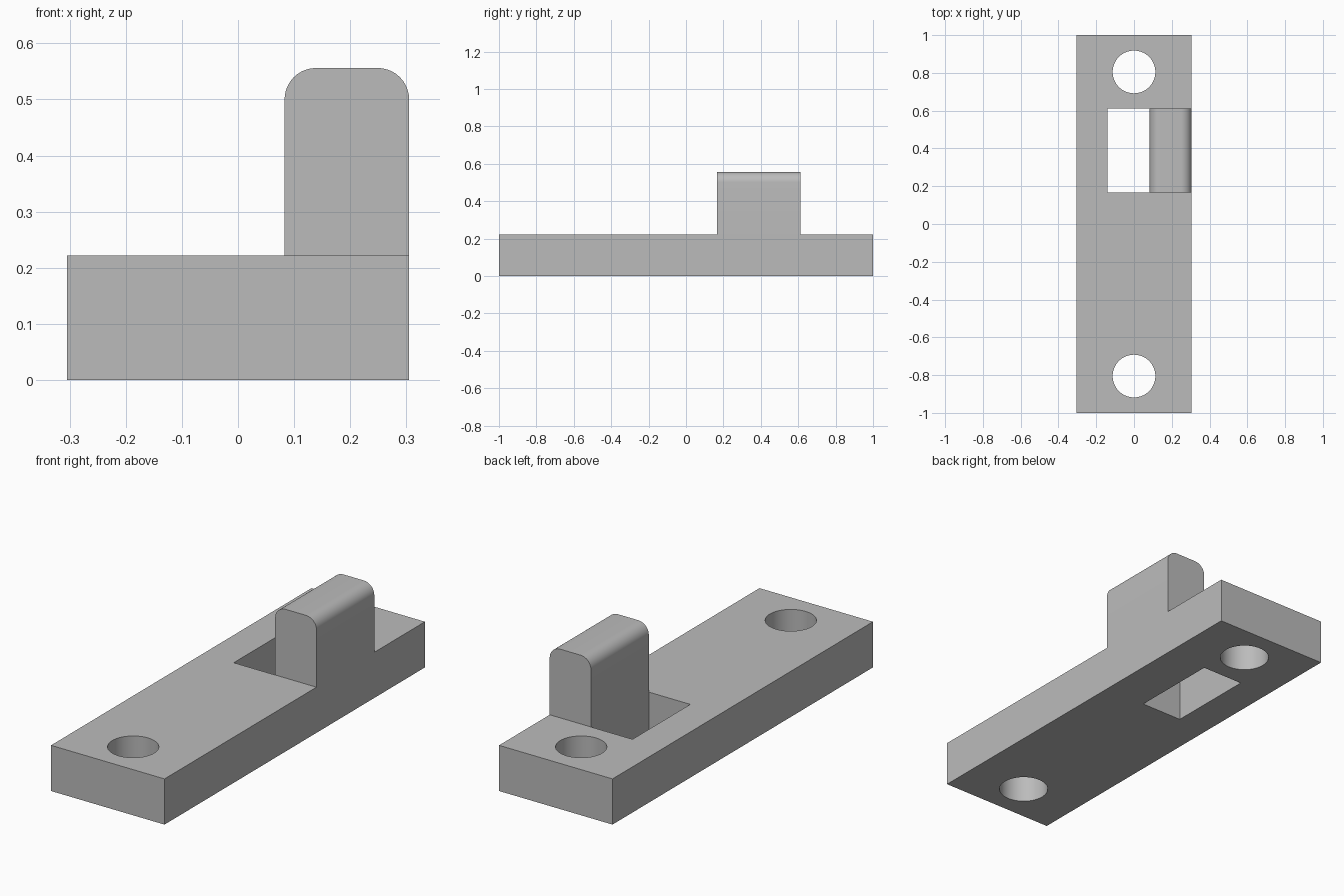
import bpy, bmesh
from math import radians

cube = bpy.data.objects.get("Cube")
if cube:
    bpy.data.objects.remove(cube, do_unlink=True)

HALF_W, BASE_H, TAB_H = 0.305, 0.222, 0.556
HOLE_R, HOLE_Y, ROUND = 0.113, 0.805, 0.056
XS = (-HALF_W, -0.14, 0.083, HALF_W)
YS = (-1.0, 0.167, 0.611, 1.0)

grey = bpy.data.materials.new("plain grey")
grey.use_nodes = True
colour = (0.5, 0.5, 0.5, 1)
grey.diffuse_color = colour
grey.node_tree.nodes["Principled BSDF"].inputs["Base Color"].default_value = colour


def raise_faces(bm, faces, height):
    """Extrude faces straight up and return the new top faces."""
    geom = bmesh.ops.extrude_face_region(bm, geom=faces)["geom"]
    verts = [g for g in geom if isinstance(g, bmesh.types.BMVert)]
    bmesh.ops.translate(bm, verts=verts, vec=(0, 0, height))
    return [g for g in geom if isinstance(g, bmesh.types.BMFace)]


# Plate laid out as a grid of panels, with the middle one left open as the slot
bm = bmesh.new()
grid = [[bm.verts.new((x, y, 0)) for y in YS] for x in XS]
panels = [bm.faces.new((grid[i][j], grid[i + 1][j], grid[i + 1][j + 1], grid[i][j + 1]))
          for i in range(3) for j in range(3) if (i, j) != (1, 1)]
tops = raise_faces(bm, panels, BASE_H)
bmesh.ops.delete(bm, geom=[f for f in bm.faces if f.calc_center_median().z < 0.001],
                 context='FACES_ONLY')
bottom = [v for v in bm.verts if v.co.z < 0.001]
lookup = {(round(v.co.x, 3), round(v.co.y, 3)): v for v in bottom}
for i in range(3):
    for j in range(3):
        if (i, j) != (1, 1):
            corners = ((i, j), (i, j + 1), (i + 1, j + 1), (i + 1, j))
            bm.faces.new([lookup[(XS[a], YS[b])] for a, b in corners])

# Upright tab beside the slot, with its two long top edges rounded
tab = [f for f in tops if f.calc_center_median().x > XS[2]
       and YS[1] < f.calc_center_median().y < YS[2]]
tab_top = raise_faces(bm, tab, TAB_H - BASE_H)[0]
long_edges = [e for e in tab_top.edges
              if abs(e.verts[0].co.x - e.verts[1].co.x) < 0.001]
bmesh.ops.bevel(bm, geom=long_edges, offset=ROUND, segments=10, profile=0.5,
                affect='EDGES')
bmesh.ops.recalc_face_normals(bm, faces=bm.faces)
bmesh.ops.dissolve_limit(bm, angle_limit=radians(1), verts=bm.verts, edges=bm.edges)

mesh = bpy.data.meshes.new("strike_plate")
bm.to_mesh(mesh)
bm.free()
mesh.materials.append(grey)
plate = bpy.data.objects.new("strike_plate", mesh)
bpy.context.collection.objects.link(plate)

# Screw holes through both ends
for name, y in (("front_hole_cutter", -HOLE_Y), ("back_hole_cutter", HOLE_Y)):
    bpy.ops.mesh.primitive_cylinder_add(vertices=64, radius=HOLE_R, depth=1,
                                        location=(0, y, 0))
    cutter = bpy.context.object
    cutter.name = name
    cutter.data.materials.append(grey)
    cutter.hide_render = True
    cutter.hide_set(True)
    cut = plate.modifiers.new(name, 'BOOLEAN')
    cut.operation = 'DIFFERENCE'
    cut.solver = 'EXACT'
    cut.object = cutter

# Bake the cuts, remove the cutters and shade the round surfaces
bpy.context.view_layer.update()
evaluated = plate.evaluated_get(bpy.context.evaluated_depsgraph_get())
finished = bpy.data.meshes.new_from_object(evaluated)
plate.modifiers.clear()
plate.data = finished
for name in ("front_hole_cutter", "back_hole_cutter"):
    bpy.data.objects.remove(bpy.data.objects[name], do_unlink=True)
bpy.ops.object.select_all(action='DESELECT')
plate.select_set(True)
bpy.context.view_layer.objects.active = plate
bpy.ops.object.shade_smooth_by_angle(angle=radians(30))
